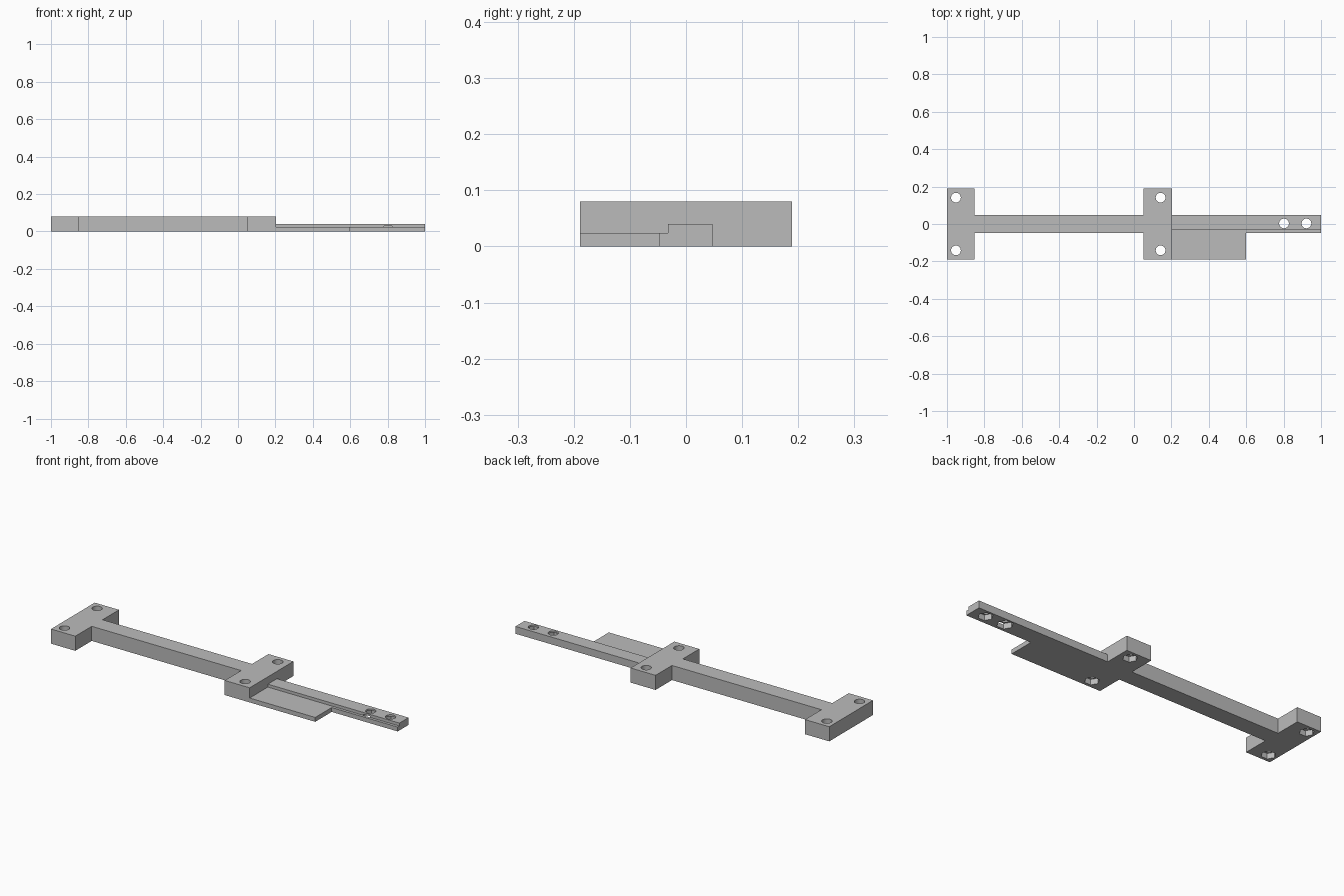
import bpy, bmesh, math

cube = bpy.data.objects.get("Cube")
if cube:
    bpy.data.objects.remove(cube, do_unlink=True)

# Plain grey plastic
grey = bpy.data.materials.new("plain_grey")
grey.use_nodes = True
colour = (0.5, 0.5, 0.5, 1)
grey.diffuse_color = colour
grey.node_tree.nodes["Principled BSDF"].inputs["Base Color"].default_value = colour


def prism(name, outline, z0, z1):
    """Extrude a counter-clockwise outline from z0 up to z1."""
    bm = bmesh.new()
    face = bm.faces.new([bm.verts.new((x, y, z0)) for x, y in outline])
    top = bmesh.ops.extrude_face_region(bm, geom=[face])["geom"]
    verts = [v for v in top if isinstance(v, bmesh.types.BMVert)]
    bmesh.ops.translate(bm, verts=verts, vec=(0, 0, z1 - z0))
    bmesh.ops.recalc_face_normals(bm, faces=bm.faces)
    mesh = bpy.data.meshes.new(name)
    bm.to_mesh(mesh)
    bm.free()
    mesh.materials.append(grey)
    obj = bpy.data.objects.new(name, mesh)
    bpy.context.collection.objects.link(obj)
    return obj


def ring(x, y, r, sides):
    step = math.tau / sides
    return [(x + r * math.cos(i * step), y + r * math.sin(i * step)) for i in range(sides)]


def combine(body, other, operation):
    """Apply a boolean and remove the helper solid."""
    mod = body.modifiers.new("cut", 'BOOLEAN')
    mod.operation, mod.solver, mod.object = operation, 'EXACT', other
    bpy.context.view_layer.objects.active = body
    bpy.ops.object.modifier_apply(modifier=mod.name)
    bpy.data.objects.remove(other, do_unlink=True)


W, B = 0.189, 0.047          # half widths of the crossbars and the beam
END, MID = -0.853, 0.052     # inner edges of the two crossbars
FACE = 0.203                 # where the thin arm starts

# Beam with its two crossbars, mirrored front to back
half = [(-1, -W), (END, -W), (END, -B), (MID, -B), (MID, -W), (FACE, -W)]
body = prism("bracket_body", half + [(x, -y) for x, y in reversed(half)], 0, 0.08)

# Thin side plate and ledge, then the raised rail on the arm
IN = 0.1
tray = prism("side_plate", [(IN, -W), (0.6, -W), (0.6, -B), (1, -B), (1, 0), (IN, 0)], 0, 0.024)
rail = prism("arm_rail", [(IN, -0.032), (1, -0.032), (1, B), (IN, B)], 0, 0.04)
for part in (tray, rail):
    combine(body, part, 'UNION')

# Screw holes with hexagonal nut pockets underneath
holes = [(x, y, 0.037) for x in (-0.952, 0.142) for y in (-0.141, 0.141)]
holes += [(0.802, 0.003, 0.041), (0.922, 0.003, 0.037)]
for x, y, r in holes:
    combine(body, prism("screw_hole", ring(x, y, 0.026, 32), -0.1, 0.2), 'DIFFERENCE')
    combine(body, prism("nut_pocket", ring(x, y, r, 6), -0.1, 0.03), 'DIFFERENCE')

# Crisp edges, round hole walls
bpy.ops.object.select_all(action='DESELECT')
body.select_set(True)
bpy.context.view_layer.objects.active = body
bpy.ops.object.shade_smooth_by_angle(angle=math.radians(30))
